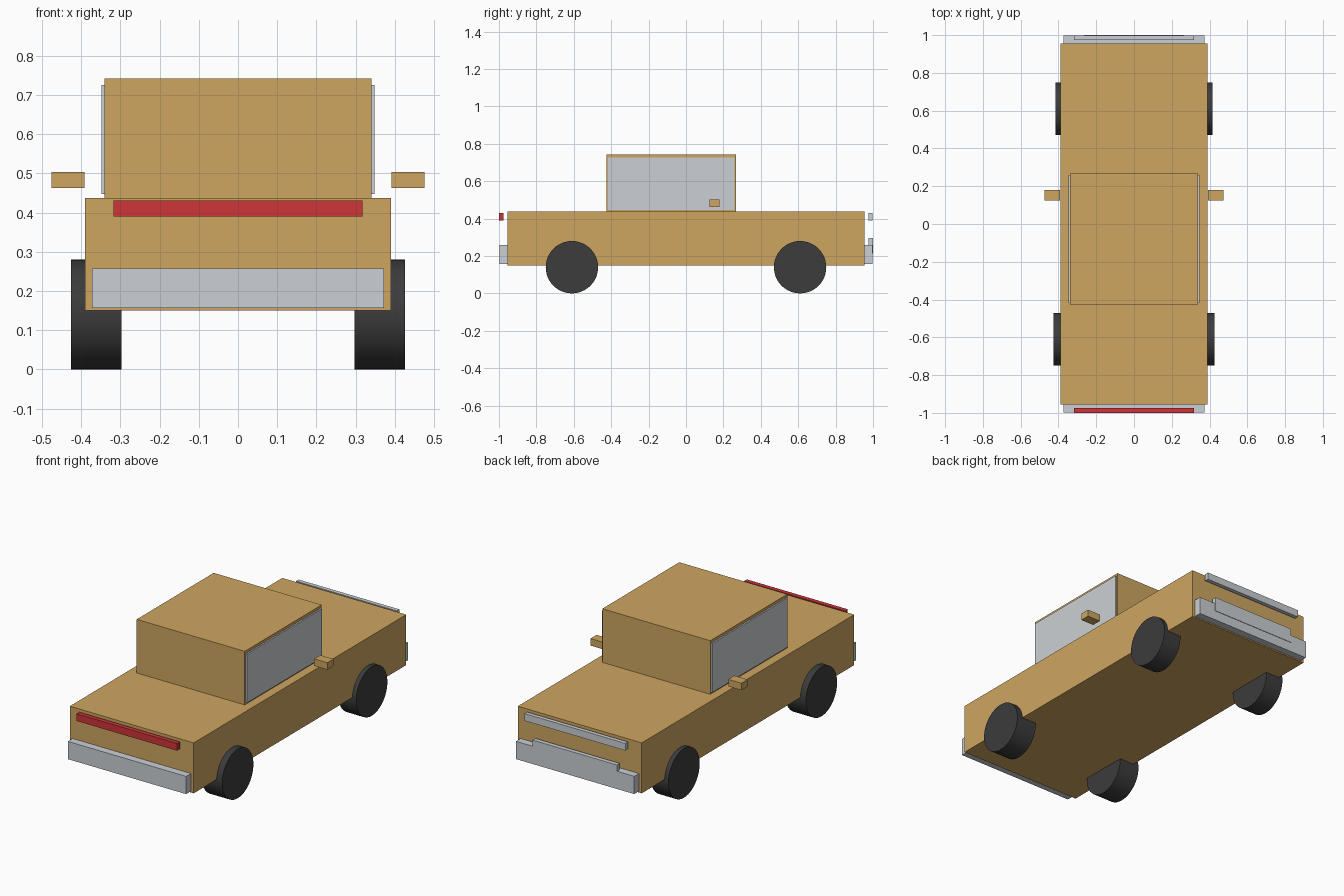
import bpy
from math import pi

cube = bpy.data.objects.get("Cube")
if cube:
    bpy.data.objects.remove(cube, do_unlink=True)


def material(name, r, g, b):
    mat = bpy.data.materials.new(name)
    mat.use_nodes = True
    mat.diffuse_color = (r, g, b, 1)
    mat.node_tree.nodes["Principled BSDF"].inputs["Base Color"].default_value = (r, g, b, 1)
    return mat


tan = material("tan paint", 0.62, 0.38, 0.12)
silver = material("silver", 0.6, 0.63, 0.66)
red = material("red lamp", 0.62, 0.035, 0.04)
rubber = material("dark rubber", 0.045, 0.045, 0.045)


def box(name, mat, x, y, z):
    """Box from (min, max) ranges on each axis."""
    spans = (x, y, z)
    bpy.ops.mesh.primitive_cube_add(size=1, location=[(a + b) / 2 for a, b in spans])
    obj = bpy.context.object
    obj.name = name
    obj.scale = [b - a for a, b in spans]
    bpy.ops.object.transform_apply(location=False, rotation=False, scale=True)
    obj.data.materials.append(mat)


def wheel(name, inner, outer, side, y):
    radius = 0.14
    bpy.ops.mesh.primitive_cylinder_add(
        vertices=48, radius=radius, depth=outer - inner,
        location=(side * (inner + outer) / 2, y, radius), rotation=(0, pi / 2, 0))
    obj = bpy.context.object
    obj.name = name
    obj.data.materials.append(rubber)
    bpy.ops.object.shade_smooth_by_angle()


# Body and cabin
box("body", tan, (-0.39, 0.39), (-0.955, 0.955), (0.15, 0.437))
box("cabin", tan, (-0.34, 0.34), (-0.425, 0.267), (0.437, 0.742))

# Bumpers, lamp bars and rear plate
for name, y in (("front_bumper", (-0.998, -0.955)), ("back_bumper", (0.955, 0.997))):
    box(name, silver, (-0.372, 0.372), y, (0.157, 0.258))
box("front_lamp_bar", red, (-0.317, 0.317), (-1, -0.975), (0.39, 0.431))
box("back_lamp_bar", silver, (-0.317, 0.317), (0.975, 0.998), (0.39, 0.431))
box("back_plate", silver, (-0.265, 0.265), (0.975, 1), (0.212, 0.295))

# Side windows, mirrors and wheels
for label, side in (("left", 1), ("right", -1)):
    box(label + "_window", silver, sorted((side * 0.339, side * 0.348)),
        (-0.417, 0.26), (0.447, 0.726))
    box(label + "_mirror", tan, sorted((side * 0.392, side * 0.475)),
        (0.125, 0.18), (0.463, 0.503))
    wheel(label + "_front_wheel", 0.297, 0.426, side, -0.61)
    wheel(label + "_back_wheel", 0.303, 0.415, side, 0.61)
